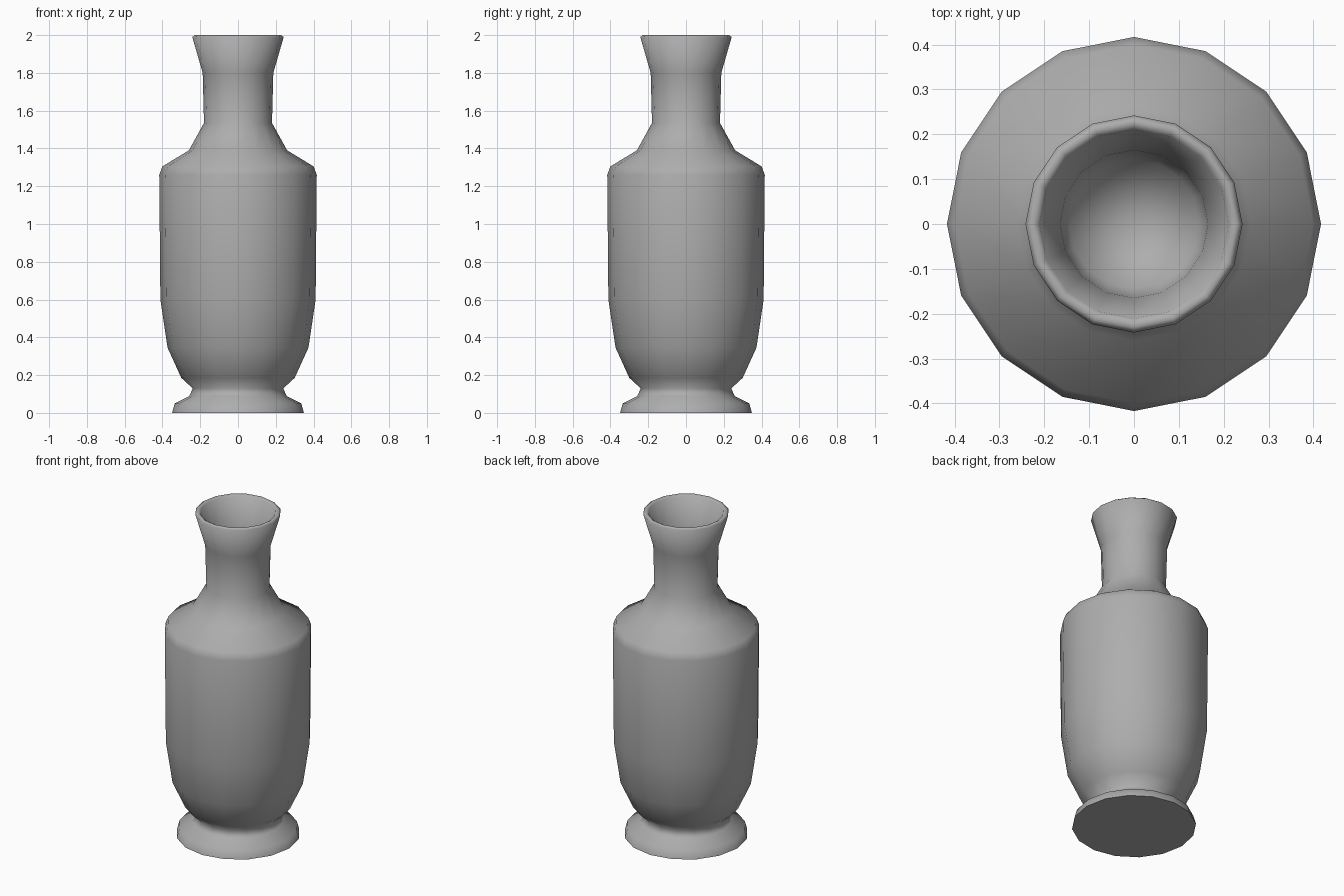
import bpy, bmesh, math

if "Cube" in bpy.data.objects:
    bpy.data.objects.remove(bpy.data.objects["Cube"])

SIDES = 16

def lathe(name, profile, sides=SIDES):
    """Revolve (radius, height) points about z; radius 0 makes a pole."""
    bm = bmesh.new()
    rings = []
    for r, z in profile:
        if r == 0:
            rings.append([bm.verts.new((0, 0, z))] * sides)
        else:
            rings.append([bm.verts.new((r * math.cos(2 * math.pi * i / sides),
                                        r * math.sin(2 * math.pi * i / sides), z))
                          for i in range(sides)])
    for a, b in zip(rings, rings[1:]):
        for i in range(sides):
            j = (i + 1) % sides
            bm.faces.new(list(dict.fromkeys((a[i], a[j], b[j], b[i]))))
    bmesh.ops.recalc_face_normals(bm, faces=bm.faces)
    mesh = bpy.data.meshes.new(name)
    bm.to_mesh(mesh)
    bm.free()
    obj = bpy.data.objects.new(name, mesh)
    bpy.context.collection.objects.link(obj)
    bpy.ops.object.select_all(action='DESELECT')
    obj.select_set(True)
    bpy.context.view_layer.objects.active = obj
    bpy.ops.object.shade_smooth_by_angle(angle=math.radians(95))
    return obj

# Flared foot, body, shoulder and neck on the outside
outside = [(0, 0), (0.349, 0), (0.335, 0.05), (0.257, 0.09), (0.24, 0.13),
           (0.30, 0.185), (0.373, 0.345), (0.411, 0.60), (0.417, 1.26),
           (0.40, 1.305), (0.26, 1.39), (0.18, 1.535), (0.187, 1.80),
           (0.242, 1.99)]
# Rounded lip, then the smooth cupped mouth inside the neck
inside = [(0.228, 2.0), (0.211, 1.99), (0.165, 1.80), (0.145, 1.62), (0, 1.56)]

vase = lathe("vase", outside + inside)

# Mid-grey clay
clay = bpy.data.materials.new("grey_clay")
clay.diffuse_color = (0.42, 0.42, 0.42, 1)
clay.use_nodes = True
clay.node_tree.nodes["Principled BSDF"].inputs["Base Color"].default_value = clay.diffuse_color
vase.data.materials.append(clay)
